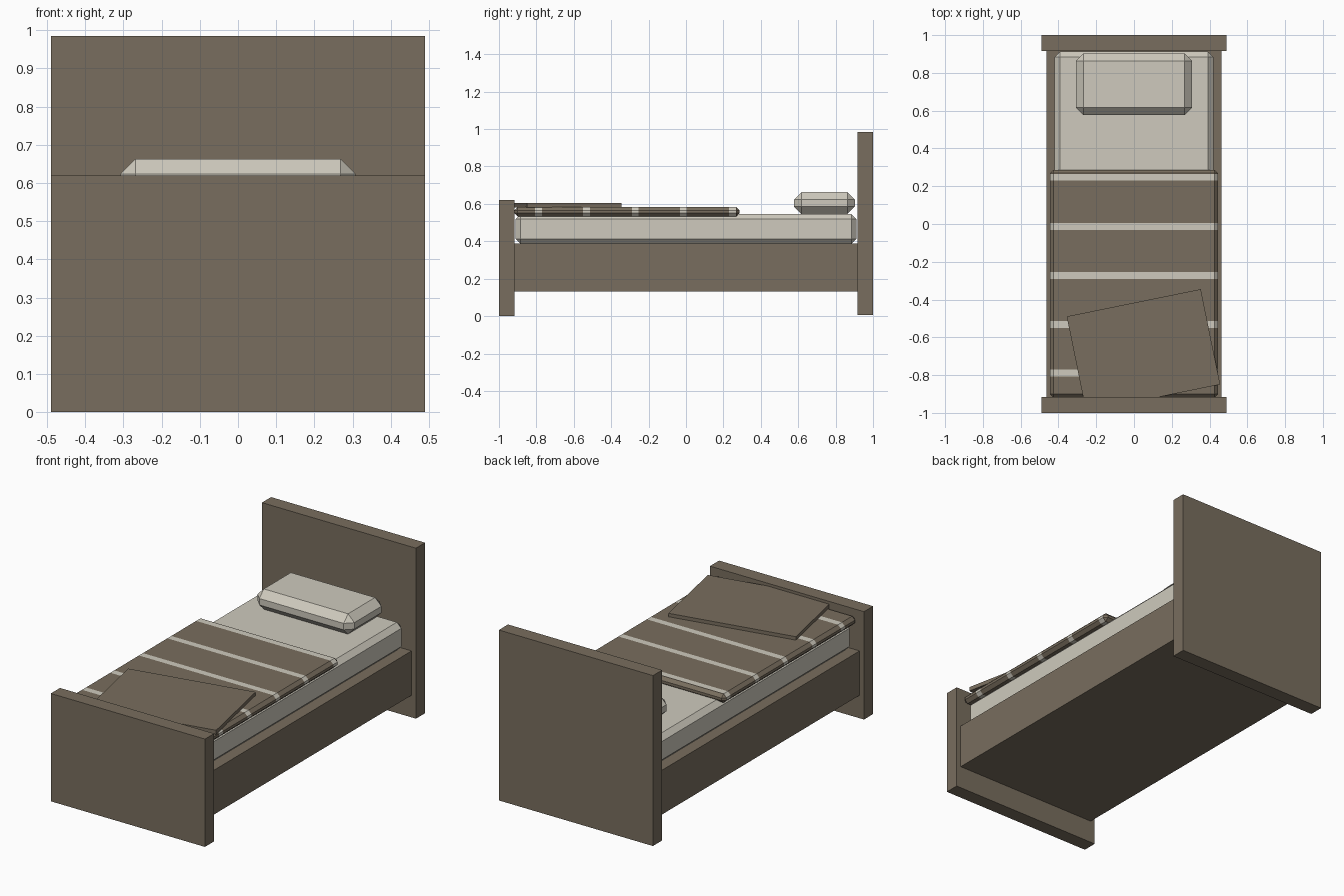
import bpy, bmesh, math
from mathutils import Matrix, Vector

if "Cube" in bpy.data.objects:
    bpy.data.objects.remove(bpy.data.objects["Cube"])


def material(name, rgb):
    m = bpy.data.materials.new(name)
    m.diffuse_color = (*rgb, 1)
    m.use_nodes = True
    m.node_tree.nodes["Principled BSDF"].inputs["Base Color"].default_value = m.diffuse_color
    return m


BROWN = material("brown", (0.19, 0.155, 0.112))
CREAM = material("cream", (0.62, 0.59, 0.51))


def box(name, lo, hi, mats, bevel=0, stripes=(), turn=0):
    """Box between two corners, with optional chamfer, stripe bands along y and z turn."""
    lo, hi = Vector(lo), Vector(hi)
    size = hi - lo
    bm = bmesh.new()
    bmesh.ops.create_cube(bm, size=1, matrix=Matrix.Diagonal((*size, 1)))
    if bevel:
        bmesh.ops.bevel(bm, geom=bm.edges[:], offset=bevel, segments=1,
                        profile=0.5, affect='EDGES')
    centre = (lo + hi) / 2
    bands = [(a - centre.y, b - centre.y) for a, b in stripes]
    for band in bands:
        for y in band:
            bmesh.ops.bisect_plane(bm, geom=bm.verts[:] + bm.edges[:] + bm.faces[:],
                                   plane_co=(0, y, 0), plane_no=(0, 1, 0), dist=1e-5)
    for f in bm.faces:
        y = f.calc_center_median().y
        f.material_index = int(any(a < y < b for a, b in bands))
    me = bpy.data.meshes.new(name)
    bm.to_mesh(me)
    bm.free()
    for m in mats:
        me.materials.append(m)
    ob = bpy.data.objects.new(name, me)
    ob.location = centre
    ob.rotation_euler.z = turn
    bpy.context.collection.objects.link(ob)
    return ob


# Frame
box("headboard", (-0.49, 0.917, 0.005), (0.49, 1.0, 0.985), [BROWN])
box("footboard", (-0.49, -1.0, 0.0), (0.49, -0.917, 0.62), [BROWN])
box("bed_base", (-0.462, -0.92, 0.132), (0.462, 0.92, 0.387), [BROWN])

# Bedding
box("mattress", (-0.42, -0.912, 0.385), (0.42, 0.912, 0.546), [CREAM], bevel=0.028)
box("pillow", (-0.308, 0.577, 0.546), (0.308, 0.903, 0.663), [CREAM], bevel=0.04)

# Blanket with evenly spaced cream bands
bands = [(y, y + 0.036) for y in (0.23, -0.032, -0.29, -0.55, -0.807)]
box("blanket", (-0.445, -0.918, 0.533), (0.445, 0.287, 0.584), [BROWN, CREAM],
    bevel=0.018, stripes=bands)

# Folded throw lying askew at the foot
box("throw", (-0.312, -0.927, 0.58), (0.412, -0.412, 0.604), [BROWN], turn=math.radians(11.5))
